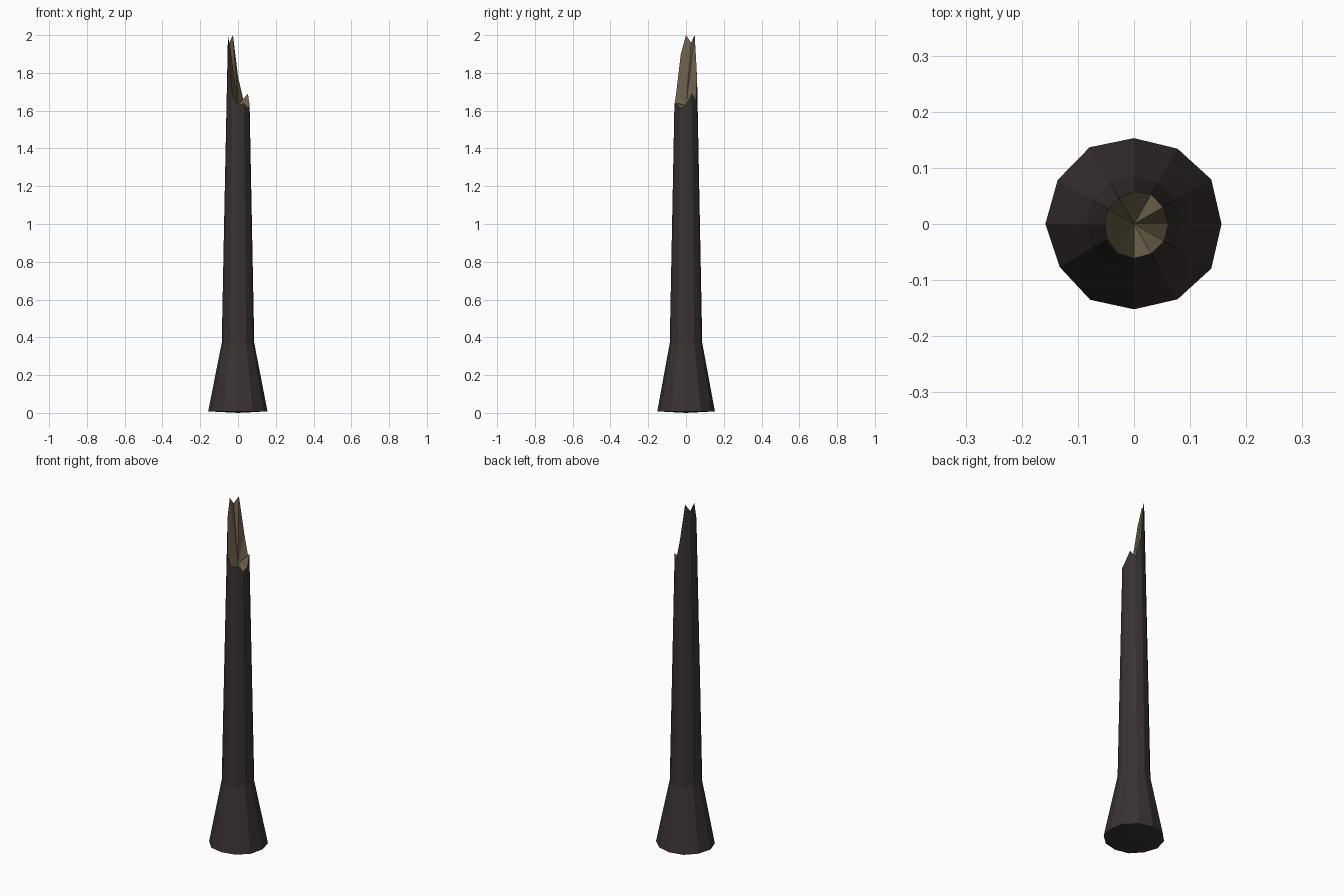
import bpy, bmesh, math

if "Cube" in bpy.data.objects:
    bpy.data.objects.remove(bpy.data.objects["Cube"])

def material(name, rgb):
    m = bpy.data.materials.new(name)
    m.diffuse_color = (*rgb, 1)
    m.use_nodes = True
    m.node_tree.nodes["Principled BSDF"].inputs["Base Color"].default_value = m.diffuse_color
    return m

bark = material("dark bark", (0.042, 0.031, 0.031))
wood = material("split wood", (0.145, 0.115, 0.066))

SIDES = 12
# Height of the splintered rim, one value per 30 degrees from +x
RIM = [1.63, 1.69, 1.65, 1.78, 2.0, 1.96, 2.0, 1.90, 1.69, 1.63, 1.64, 1.61]
# Slight irregularity of the root flare
FLARE = [.156, .159, .155, .153, .158, .157, .158, .153, .156, .152, .155, .159]

bm = bmesh.new()

def ring(radius, height):
    out = []
    for i in range(SIDES):
        a = math.tau * i / SIDES
        r, z = radius(i), height(i)
        out.append(bm.verts.new((r * math.cos(a), r * math.sin(a), z)))
    return out

def taper(z):
    return 0.086 - 0.0195 * (z - 0.37)

# Trunk rings: flared foot, neck, middle, broken rim
rings = [
    ring(lambda i: FLARE[i], lambda i: 0.008),
    ring(lambda i: 0.086, lambda i: 0.37),
    ring(lambda i: taper(1.0), lambda i: 1.0),
    ring(lambda i: taper(RIM[i]) + (-0.001 if RIM[i] > 1.8 else 0), lambda i: RIM[i]),
]
foot = bm.verts.new((0, 0, 0))
core = bm.verts.new((0, 0, 1.63))
for i in range(SIDES):
    j = (i + 1) % SIDES
    for low, high in zip(rings, rings[1:]):
        bm.faces.new((low[i], low[j], high[j], high[i]))
    bm.faces.new((rings[0][j], rings[0][i], foot))
    # Exposed wood fans into the core
    bm.faces.new((rings[-1][i], rings[-1][j], core)).material_index = 1

mesh = bpy.data.meshes.new("broken_trunk")
bm.to_mesh(mesh)
bm.free()
mesh.materials.append(bark)
mesh.materials.append(wood)
trunk = bpy.data.objects.new("broken_trunk", mesh)
bpy.context.collection.objects.link(trunk)
